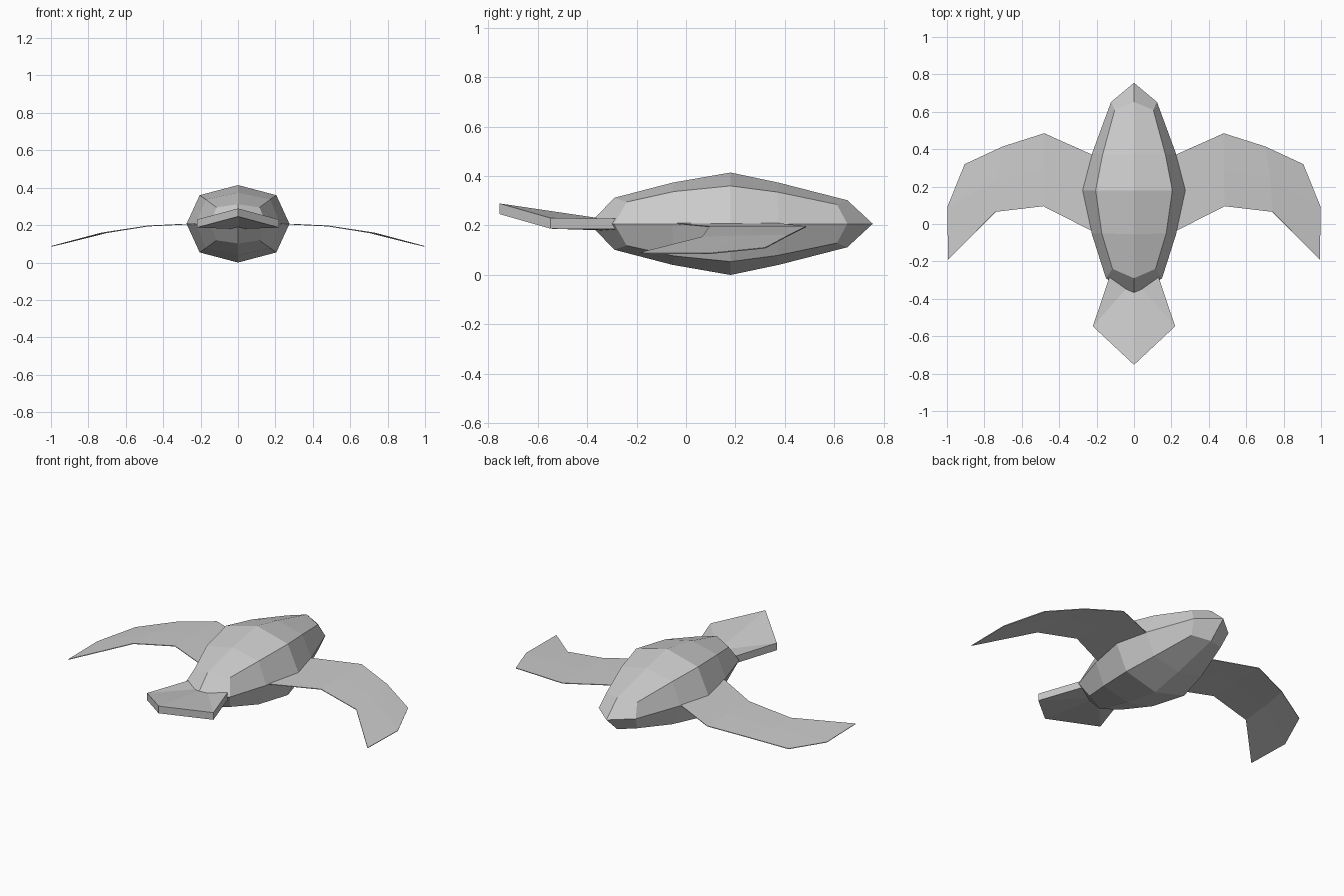
import bpy, math

if "Cube" in bpy.data.objects:
    bpy.data.objects.remove(bpy.data.objects["Cube"])

CZ = 0.207  # height of the body's mid line


def make(name, verts, faces):
    me = bpy.data.meshes.new(name)
    me.from_pydata(verts, [], faces)
    me.validate()
    ob = bpy.data.objects.new(name, me)
    bpy.context.collection.objects.link(ob)
    return ob


def mirror(ob):
    m = ob.modifiers.new("mirror", 'MIRROR')
    m.use_axis[0] = True
    m.merge_threshold = 0.001


# Body: eight-sided rings (y, diagonal y, side x, top z, diagonal x, diagonal z)
rings = [(-0.29, -0.24, 0.15, 0.105, 0.115, 0.088),
         (-0.055, -0.05, 0.225, 0.166, 0.172, 0.13),
         (0.18, 0.18, 0.275, 0.207, 0.205, 0.153),
         (0.375, 0.37, 0.225, 0.166, 0.168, 0.128),
         (0.652, 0.61, 0.123, 0.095, 0.103, 0.078)]
verts, faces = [], []
for y, yd, sx, sz, dx, dz in rings:
    for i in range(8):
        c, s = math.cos(i * math.pi / 4), math.sin(i * math.pi / 4)
        if i % 2:
            verts.append((math.copysign(dx, c), yd, CZ + math.copysign(dz, s)))
        else:
            verts.append((sx * c, y, CZ + sz * s))
for r in range(4):
    for i in range(8):
        j = (i + 1) % 8
        faces.append((r * 8 + i, r * 8 + j, r * 8 + 8 + j, r * 8 + 8 + i))
# four quads close each end around its pole
verts += [(0, -0.39, CZ), (0, 0.755, CZ)]
for i in range(0, 8, 2):
    j, k = i + 1, (i + 2) % 8
    faces.append((40, k, j, i))
    faces.append((41, 32 + i, 32 + j, 32 + k))
make("body", verts, faces)

# Wings: thin drooping sheet, rows run leading edge, middle, trailing edge
rows = [[(0.20, 0.36, 0.209), (0.20, 0.16, 0.209), (0.20, -0.05, 0.209)],
        [(0.48, 0.485, 0.195), (0.48, 0.29, 0.196), (0.485, 0.095, 0.195)],
        [(0.70, 0.415, 0.160), (0.73, 0.24, 0.158), (0.74, 0.065, 0.153)],
        [(0.905, 0.32, 0.109), (0.998, 0.09, 0.086), (0.993, -0.19, 0.088)]]
wv = [p for row in rows for p in row]
wf = [(r * 3 + c, r * 3 + c + 1, r * 3 + c + 4, r * 3 + c + 3)
      for r in range(3) for c in range(2)]
wing = make("wings", wv, wf)
sol = wing.modifiers.new("thickness", 'SOLIDIFY')
sol.thickness, sol.offset = 0.004, 0
mirror(wing)

# Tail: thick pointed fan, turned up at the tip
top = [(0, -0.30, 0.222), (0.13, -0.28, 0.228), (0.22, -0.547, 0.23), (0, -0.753, 0.289)]
tv = top + [(x, y, z - 0.043) for x, y, z in top]
tail = make("tail", tv, [(0, 2, 1), (0, 3, 2), (4, 5, 6), (4, 6, 7),
                         (1, 2, 6, 5), (2, 3, 7, 6), (0, 1, 5, 4)])
mirror(tail)
